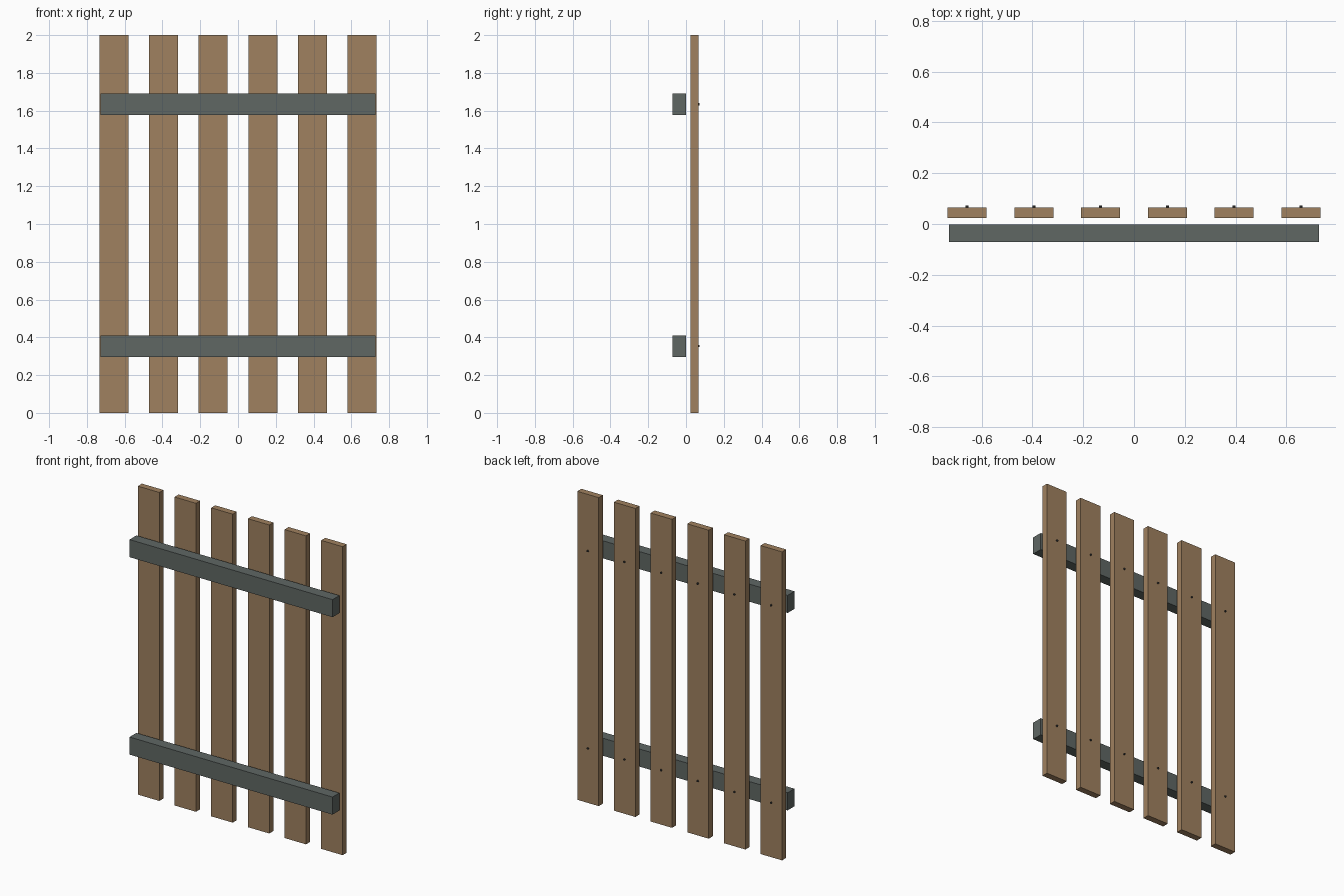
import bpy
import math

cube = bpy.data.objects.get("Cube")
if cube:
    bpy.data.objects.remove(cube, do_unlink=True)


def make_material(name, color):
    mat = bpy.data.materials.new(name)
    mat.use_nodes = True
    mat.diffuse_color = (*color, 1)
    mat.node_tree.nodes["Principled BSDF"].inputs["Base Color"].default_value = (*color, 1)
    return mat


def box(name, low, high, mat):
    center = [(a + b) / 2 for a, b in zip(low, high)]
    bpy.ops.mesh.primitive_cube_add(size=1, location=center)
    obj = bpy.context.object
    obj.name = name
    obj.scale = [b - a for a, b in zip(low, high)]
    bpy.ops.object.transform_apply(location=False, rotation=False, scale=True)
    obj.data.materials.append(mat)


def nail(name, x, z, mat):
    bpy.ops.mesh.primitive_cylinder_add(
        vertices=12, radius=NAIL_RADIUS, depth=NAIL_DEPTH,
        location=(x, SLAT_BACK + 0.001, z), rotation=(math.pi / 2, 0, 0))
    obj = bpy.context.object
    obj.name = name
    obj.data.materials.append(mat)
    bpy.ops.object.shade_smooth_by_angle()


wood = make_material("tan wood", (0.35, 0.22, 0.115))
rail_paint = make_material("grey green paint", (0.115, 0.136, 0.127))
steel = make_material("dark steel", (0.04, 0.04, 0.04))

SLATS = 6
SLAT_SPACING = 0.263
SLAT_HALF_WIDTH = 0.077
SLAT_FRONT, SLAT_BACK = 0.023, 0.065
NAIL_RADIUS, NAIL_DEPTH = 0.006, 0.012
rail_heights = {"lower": 0.354, "upper": 1.634}

# Horizontal rails in front of the slats
for level, z in rail_heights.items():
    box(f"{level}_rail", (-0.728, -0.071, z - 0.057), (0.728, -0.001, z + 0.057), rail_paint)

# Upright slats, each nailed at both rail heights
for i in range(SLATS):
    x = (i - (SLATS - 1) / 2) * SLAT_SPACING
    box(f"slat_{i + 1}", (x - SLAT_HALF_WIDTH, SLAT_FRONT, 0),
        (x + SLAT_HALF_WIDTH, SLAT_BACK, 2), wood)
    for level, z in rail_heights.items():
        nail(f"{level}_nail_{i + 1}", x, z, steel)
